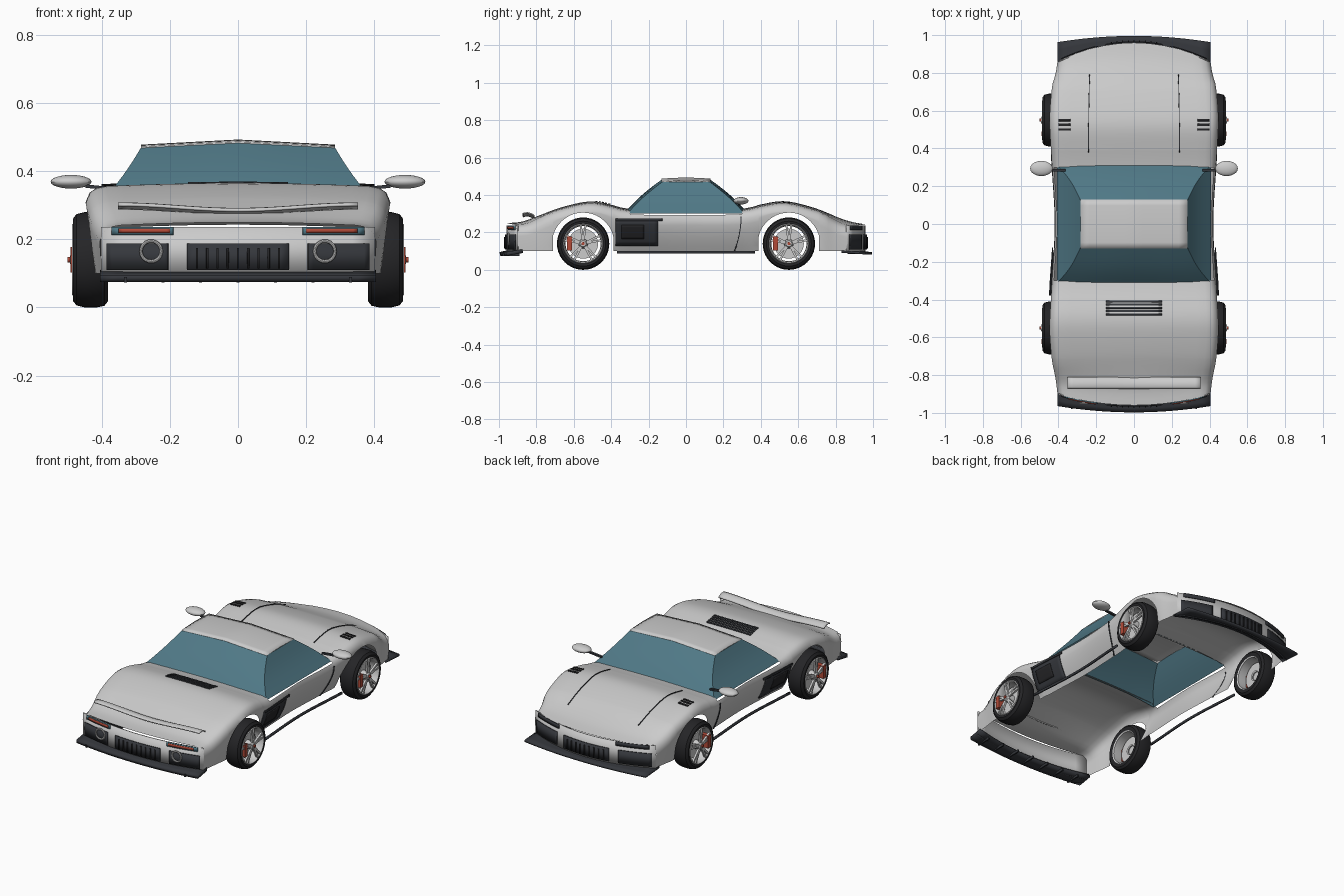
import bpy, bmesh
from math import sin, cos, pi, sqrt, radians
from mathutils import Vector, Matrix

if "Cube" in bpy.data.objects:
    bpy.data.objects.remove(bpy.data.objects["Cube"])

def mat(name, c):
    m = bpy.data.materials.new(name)
    m.diffuse_color = (*c, 1)
    m.use_nodes = True
    m.node_tree.nodes["Principled BSDF"].inputs["Base Color"].default_value = m.diffuse_color
    return m
DARK = mat("dark_trim", (.035, .038, .045))
RUBBER = mat("rubber", (.018, .018, .02))
GLASS = mat("tinted_glass", (.08, .19, .24))
RED = mat("red", (.45, .07, .04))

def finish(name, bm, m=None, thick=0):
    bmesh.ops.remove_doubles(bm, verts=bm.verts, dist=1e-5)
    bmesh.ops.recalc_face_normals(bm, faces=bm.faces)
    me = bpy.data.meshes.new(name)
    bm.to_mesh(me); bm.free()
    ob = bpy.data.objects.new(name, me)
    bpy.context.collection.objects.link(ob)
    if m: me.materials.append(m)
    if thick:
        mod = ob.modifiers.new("thickness", 'SOLIDIFY')
        mod.thickness = thick; mod.offset = 0
    bpy.ops.object.select_all(action='DESELECT')
    bpy.context.view_layer.objects.active = ob
    ob.select_set(True)
    bpy.ops.object.shade_smooth_by_angle(angle=radians(35))
    return ob

def rows(name, pts, m=None, thick=0, keep=None, loop=False):
    """Surface through a list of point rows."""
    bm = bmesh.new()
    vs = [[bm.verts.new(p) for p in r] for r in pts]
    n = len(pts[0])
    for i in range(len(vs) - 1):
        for j in range(n if loop else n - 1):
            k = (j + 1) % n
            if keep and not keep(i, j): continue
            try: bm.faces.new((vs[i][j], vs[i + 1][j], vs[i + 1][k], vs[i][k]))
            except ValueError: pass
    return finish(name, bm, m, thick)

def grid(name, f, nu, nv, m=None, thick=0):
    return rows(name, [[f(i / nu, j / nv) for j in range(nv + 1)] for i in range(nu + 1)], m, thick)

def box(name, c, size, m=None, rot=None):
    bm = bmesh.new()
    M = Matrix.Translation(c) @ (rot or Matrix()) @ Matrix.Diagonal((*size, 1))
    bmesh.ops.create_cube(bm, size=1, matrix=M)
    return finish(name, bm, m)

def lathe(name, prof, c, s, m=None, n=40):
    """Profile of (x, radius) turned about a wheel axle."""
    return rows(name, [[(s * x, c[0] + r * cos(2 * pi * j / n), c[1] + r * sin(2 * pi * j / n))
                        for j in range(n)] for x, r in prof], m, loop=True)

def lerp(a, b, t): return a + (b - a) * t
def interp(tab, y):
    if y <= tab[0][0]: return tab[0][1]
    for i in range(len(tab) - 1):
        (a, p), (b, q) = tab[i], tab[i + 1]
        if y <= b:
            t = (y - a) / (b - a)
            m0 = (q - tab[max(i - 1, 0)][1]) / (b - tab[max(i - 1, 0)][0])
            k = tab[min(i + 2, len(tab) - 1)]
            m1 = (k[1] - p) / (k[0] - a)
            h = b - a
            return ((2*t**3 - 3*t*t + 1)*p + (t**3 - 2*t*t + t)*h*m0 + (3*t*t - 2*t**3)*q + (t**3 - t*t)*h*m1)
    return tab[-1][1]

TOP = [(-.96, .25), (-.88, .257), (-.8, .285), (-.68, .33), (-.55, .362), (-.48, .364), (-.4, .348), (-.31, .326),
       (0, .322), (.3, .326), (.4, .348), (.5, .365), (.57, .36), (.7, .325), (.8, .285), (.88, .258), (.96, .243)]
WIDTH = [(-.96, .405), (-.85, .415), (-.7, .437), (-.55, .447), (-.35, .437), (0, .418),
         (.35, .437), (.55, .447), (.7, .437), (.85, .415), (.96, .405)]
R, AX = .166, .55
BOW = {1: .6, -1: .35}
def top(x, y): return interp(TOP, y) - .012 * (x / interp(WIDTH, y)) ** 2
def yend(s, x): return s * (.96 - BOW[s] * x * x)

# body shell: lofted along y, open underneath, wheel arches shaped by the lower edge
ys = [-.96 + .03 * i for i in range(8)] + [-.3 + .06 * i for i in range(11)] + [.75 + .03 * i for i in range(8)]
for c in (-AX, AX):
    ys += [c - .161 * cos(pi * i / 20) for i in range(21)] + [c - .162, c + .162]
ys += [-.35, .35]
ys = sorted(set(round(y, 4) for y in ys))
def section(y):
    w, z0 = interp(WIDTH, y), interp(TOP, y)
    d = min(abs(y - AX), abs(y + AX))
    zb = .14 + sqrt(R * R - d * d) if d < .1615 else .1
    tuck = lerp(.16, .04, min(1, max(0, (abs(y) - .3) / .35)))
    half = [(k * w, z0 - .012 * k * k) for k in (0, .2, .4, .6, .75, .86)]
    zs = max(z0 - .055, zb)
    half += [(.93 * w, z0 - .015), (.975 * w, z0 - .028), (w, zs)]
    for i in range(1, 7):
        z = lerp(zs, zb, i / 6)
        half.append((w * (1 - tuck * ((zs - z) / .17) ** 1.5), z))
    s = 1 if y > 0 else -1
    t = max(0, min(1, (abs(y) - .74) / .22))
    f = lambda x, z: (x, y - s * t * BOW[s] * x * x, z)
    return [f(-x, z) for x, z in half[:0:-1]] + [f(x, z) for x, z in half]
def not_cabin(i, j):
    return not (-.305 < (ys[i] + ys[i + 1]) / 2 < .3 and 7 <= j <= 20)
rows("body_shell", [section(y) for y in ys], keep=not_cabin)

# glasshouse: rounded rectangular rings rising to the roof
def ring(t):
    b = .12 * sin(pi * t)
    hx, hy = lerp(.408, .283, t + b * .5), lerp(.312, .125, t - b * .5)
    out = []
    for k in range(4):
        for i in range(8):
            u = -1 + i / 4
            x, y = [(u, -1), (1, u), (-u, 1), (-1, -u)][k]
            zb = .302 + .022 * (1 - abs(x) ** 3)
            zt = .472 + .014 * (1 - abs(x))
            out.append((x * hx, y * hy, lerp(zb, zt, t)))
    return out
rows("cabin_glass", [ring(i / 8) for i in range(9)], GLASS, loop=True)
grid("roof_panel", lambda u, v: (lerp(-.284, .284, u), lerp(-.13, .13, v),
     .474 + .015 * (1 - abs(2 * u - 1)) - .006 * (2 * v - 1) ** 2), 12, 8, None, .008)

# nose and tail fascias, insets, lamps and lips
def patch(name, s, x0, x1, z0, z1, m=None, off=.004, thick=.006):
    def f(u, v):
        x = lerp(x0, x1, u)
        return (x, yend(s, x) + s * off, lerp(z0, z1, v))
    grid(name, f, 12, 1, m, thick)
for s, end in ((-1, "tail"), (1, "nose")):
    patch(end + "_fascia", s, -.402, .402, .09, .236, None, -.004)
    patch(end + "_grille", s, -.15, .15, .11, .188, DARK)
    patch(end + "_lower_edge", s, -.4, .4, .084, .092, DARK, .004, .012)
    for i in range(9):
        x = (i - 4) * .03
        patch(end + "_grille_bar", s, x - .003, x + .003, .115, .175, RUBBER, .01)
    for q in (-1, 1):
        patch(end + "_lamp_panel", s, q * .205, q * .385, .11, .188, DARK)
        patch(end + "_light_housing", s, q * .19, q * .37, .212, .236, DARK if s > 0 else GLASS, .002)
        if s < 0:
            patch("tail_light", s, q * .2, q * .35, .219, .232, RED, .007)
            bm = bmesh.new()
            bmesh.ops.create_circle(bm, segments=8, radius=.005,
                matrix=Matrix.Translation((q * .255 + .03, yend(s, .255) - .012, .165)) @ Matrix.Rotation(0, 4, 'X'))
            bmesh.ops.spin(bm, geom=bm.verts[:] + bm.edges[:], cent=(q * .255, yend(s, .255) - .012, .165),
                           axis=(0, 1, 0), angle=2 * pi, steps=24)
            finish("exhaust_ring", bm)
# front splitter and rear diffuser plates
def plate(s, z_in, z_out):
    def f(u, v):
        x = lerp(-.405, .405, u)
        return (x, lerp(yend(s, x) - s * .03, s * (.995 - .2 * x * x), v), lerp(z_in, z_out, v))
    return f
grid("front_splitter", plate(1, .097, .088), 16, 3, DARK, .012)
grid("rear_diffuser", plate(-1, .1, .085), 16, 3, DARK, .02)
for i in range(7):
    box("diffuser_fin", ((i - 3) * .11, -.935, .082), (.008, .09, .016), DARK)

# rear spoiler blade, dipping in the middle
def spoiler(u, v):
    x = lerp(-.352, .352, u)
    dip = .018 * (1 + cos(pi * x / .352)) / 2
    return (x, -.812 - .06 * v, .279 - dip * .9 + .026 * sin(pi * (.2 + .8 * v) * .7))
grid("rear_spoiler", spoiler, 24, 6, None, .007)

# hood seams, engine louvres and fender vents laid on the body
def on_top(name, x0, x1, y0, y1, m=DARK, h=.003, bend=0):
    grid(name, lambda u, v: (lerp(x0, x1, u) - bend * v * v, lerp(y0, y1, v),
         top(lerp(x0, x1, u), lerp(y0, y1, v)) + h), 4, 12, m, .004)
for i in range(5):
    y = -.41 - .017 * i
    on_top("engine_louvre", -.147, .147, y - .005, y + .005)
for q in (-1, 1):
    on_top("hood_seam", q * .241 - .002, q * .241 + .002, .38, .79, bend=q * .006)
    for y in (.5, .525, .55):
        on_top("fender_vent", q * .335, q * .4, y - .006, y + .006, RUBBER, .004)

# side details and mirrors
def side(name, q, y0, y1, z0, z1, m=DARK, off=.004, lean=0):
    def f(u, v):
        z = lerp(z0, z1, v)
        y = lerp(y0, y1, u) + lean * (1 - v) ** 2
        zs = interp(TOP, y) - .055
        tk = lerp(.16, .04, min(1, max(0, (abs(y) - .3) / .35)))
        x = interp(WIDTH, y) * (1 - tk * (max(0, zs - z) / .17) ** 1.5) + off
        return (q * x, y, z)
    grid(name, f, 10, 6, m, .006)
for q in (-1, 1):
    grid("rocker_skirt", lambda u, v: (q * (interp(WIDTH, lerp(-.37, .37, u)) + .002 - .01 * v),
         lerp(-.37, .37, u), .094), 16, 1, DARK, .012)
    side("side_intake", q, -.378, -.15, .13, .268)
    side("intake_inner_panel", q, -.345, -.225, .165, .24, RUBBER, .009)
    side("intake_top_bar", q, -.378, -.125, .262, .274, DARK, .009)
    side("door_seam", q, .292, .297, .1, .285, DARK, .002, -.035)
    box("mirror_arm", (q * .405, .285, .352), (.085, .014, .01), DARK, Matrix.Rotation(-q * .1, 4, 'Y'))
    bm = bmesh.new()
    bmesh.ops.create_uvsphere(bm, u_segments=24, v_segments=12, radius=1,
        matrix=Matrix.Translation((q * .49, .294, .369)) @ Matrix.Diagonal((.06, .04, .02, 1)))
    finish("mirror", bm)

# wheels
for s in (-1, 1):
    for y in (-AX, AX):
        c = (y, .14)
        lathe("tire", [(.385, .1), (.382, .122), (.392, .135), (.415, .14), (.45, .14), (.474, .134),
                       (.485, .12), (.483, .106)], c, s, RUBBER)
        lathe("rim", [(.483, .107), (.487, .103), (.48, .097), (.455, .094), (.39, .094), (.386, .102)], c, s)
        lathe("brake_disc", [(.436, .03), (.436, .08), (.446, .08), (.446, .0)], c, s, None, 32)
        lathe("hub", [(.44, .026), (.482, .024), (.492, .016), (.494, 0)], c, s, None, 20)
        lathe("hub_cap", [(.49, .009), (.5, .008), (.5, 0)], c, s, RED, 12)
        box("brake_caliper", (s * .466, y - .072, .14), (.05, .026, .075), RED)
        for i in range(5):
            for d in (-.13, .13):
                rot = Matrix.Rotation(2 * pi * i / 5 + d, 4, 'X')
                box("spoke", Vector((s * .481, y, .14)) + rot @ Vector((0, 0, .058)), (.012, .011, .085), None, rot)
